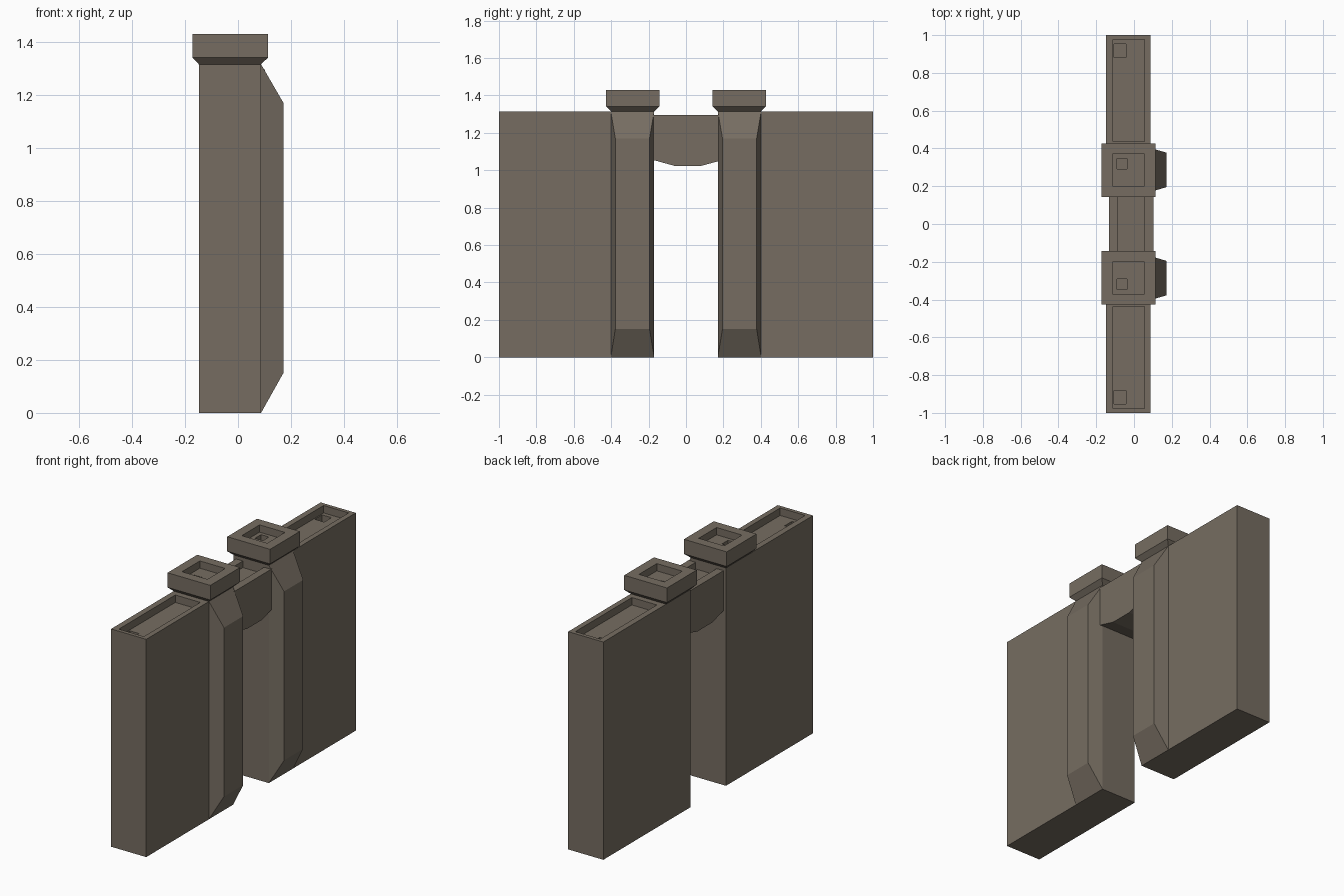
import bpy, bmesh

if "Cube" in bpy.data.objects:
    bpy.data.objects.remove(bpy.data.objects["Cube"])

stone = bpy.data.materials.new("grey_brown_stone")
stone.diffuse_color = (0.180, 0.152, 0.120, 1)
stone.use_nodes = True
stone.node_tree.nodes["Principled BSDF"].inputs["Base Color"].default_value = stone.diffuse_color


def loft(name, loops):
    """Skin consecutive point loops and close both ends."""
    bm = bmesh.new()
    rings = [[bm.verts.new(p) for p in loop] for loop in loops]
    n = len(rings[0])
    for a, b in zip(rings, rings[1:]):
        for i in range(n):
            j = (i + 1) % n
            bm.faces.new((a[i], a[j], b[j], b[i]))
    bm.faces.new(rings[0][::-1])
    bm.faces.new(rings[-1])
    bmesh.ops.recalc_face_normals(bm, faces=bm.faces)
    me = bpy.data.meshes.new(name)
    bm.to_mesh(me)
    bm.free()
    me.materials.append(stone)
    ob = bpy.data.objects.new(name, me)
    bpy.context.collection.objects.link(ob)
    return ob


def rect(x0, x1, y0, y1, z, s):
    """Horizontal rectangle, on the +y or -y side of the gate."""
    return [(x0, s * y0, z), (x1, s * y0, z), (x1, s * y1, z), (x0, s * y1, z)]


def upright(x, y0, y1, z0, z1, s):
    """Rectangle facing along x."""
    return [(x, s * y0, z0), (x, s * y1, z0), (x, s * y1, z1), (x, s * y0, z1)]


TOP = 1.315
for side, s in (("left", -1), ("right", 1)):
    # wall with a sunken walkway and a small hatch hole
    loft("wall_" + side, [
        rect(-0.148, 0.087, 0.17, 1.0, 0, s),
        rect(-0.148, 0.087, 0.17, 1.0, TOP, s),
        rect(-0.112, 0.055, 0.438, 0.977, TOP, s),
        rect(-0.112, 0.055, 0.438, 0.977, TOP - 0.045, s),
        rect(-0.105, -0.042, 0.882, 0.952, TOP - 0.045, s),
        rect(-0.105, -0.042, 0.882, 0.952, TOP - 0.085, s),
    ])
    # flared tower cap with sunken top and hatch
    loft("tower_cap_" + side, [
        rect(-0.148, 0.087, 0.17, 0.402, TOP, s),
        rect(-0.172, 0.114, 0.143, 0.427, 1.341, s),
        rect(-0.172, 0.114, 0.143, 0.427, 1.429, s),
        rect(-0.115, 0.055, 0.2, 0.37, 1.429, s),
        rect(-0.115, 0.055, 0.2, 0.37, 1.385, s),
        rect(-0.09, -0.037, 0.29, 0.348, 1.385, s),
        rect(-0.09, -0.037, 0.29, 0.348, 1.35, s),
    ])
    # bevelled buttress beside the gateway
    loft("buttress_" + side, [
        upright(0.08, 0.17, 0.402, 0, TOP, s),
        upright(0.087, 0.17, 0.402, 0, TOP, s),
        upright(0.171, 0.195, 0.378, 0.15, 1.17, s),
    ])


def bridge_section(y, low, top=1.295, floor=1.255):
    """U-shaped section of the bridge."""
    xs = (-0.132, 0.102, 0.102, 0.055, 0.055, -0.086, -0.086, -0.132)
    zs = (low, low, top, top, floor, floor, top, top)
    return [(x, y, z) for x, z in zip(xs, zs)]


# bridge over the gateway with an arched underside
loft("bridge", [bridge_section(y, z) for y, z in
                ((-0.18, 1.056), (-0.06, 1.023), (0.08, 1.023), (0.18, 1.05))])
